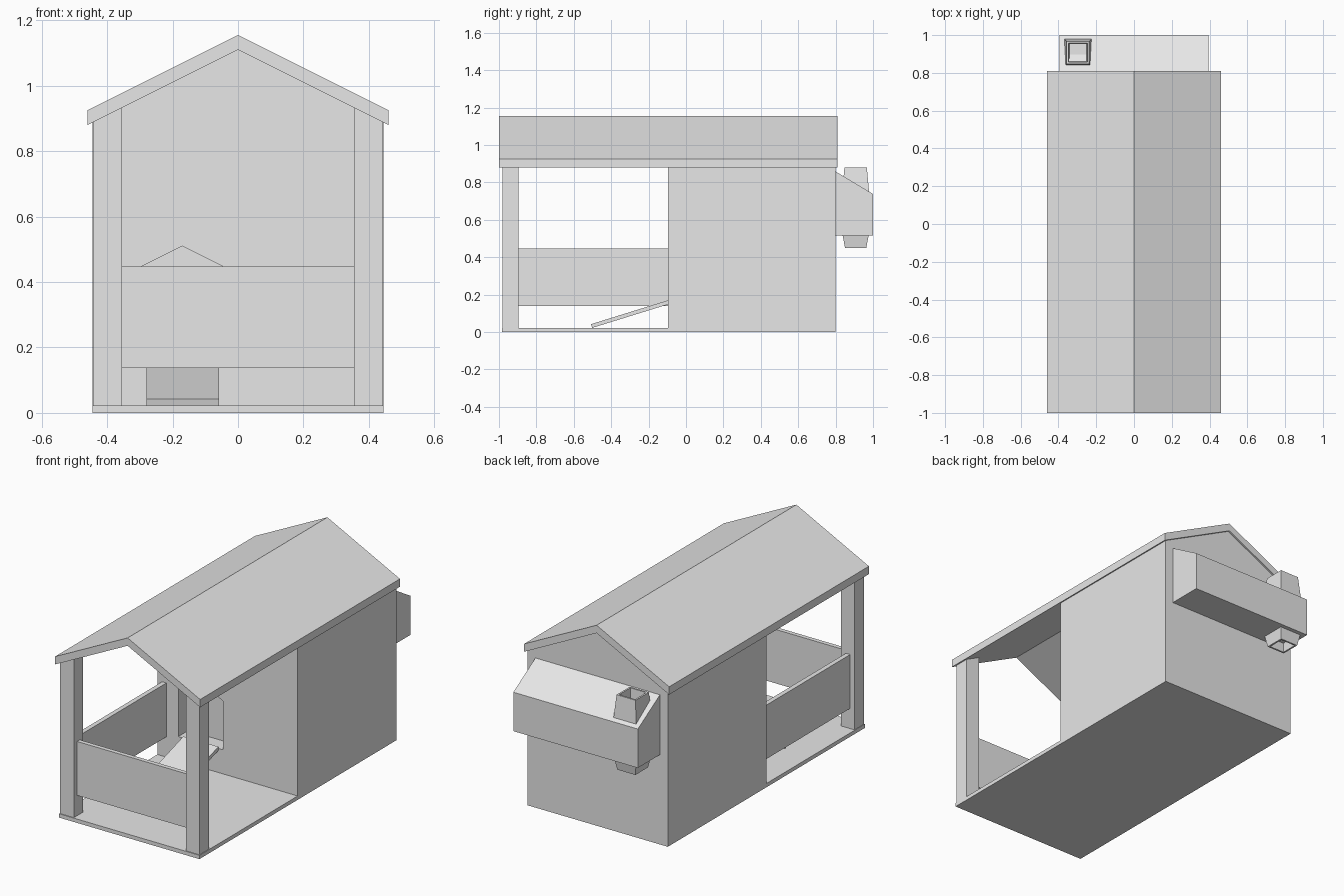
import bpy, bmesh

cube = bpy.data.objects.get("Cube")
if cube:
    bpy.data.objects.remove(cube, do_unlink=True)

# Single flat colour
GREY = (0.8, 0.8, 0.8, 1)
mat = bpy.data.materials.new("light_grey")
mat.use_nodes = True
mat.diffuse_color = GREY
mat.node_tree.nodes["Principled BSDF"].inputs["Base Color"].default_value = GREY

# Main dimensions
HALF = 0.445                 # half width of floor and house
FRONT, WALL, BACK = -0.985, -0.095, 0.8
FLOOR = 0.022
RIDGE, SLOPE = 1.11, 0.5     # underside of the roof


def under_roof(x):
    return RIDGE - SLOPE * abs(x)


def finish(name, bm):
    bmesh.ops.recalc_face_normals(bm, faces=bm.faces)
    mesh = bpy.data.meshes.new(name)
    bm.to_mesh(mesh)
    bm.free()
    mesh.materials.append(mat)
    obj = bpy.data.objects.new(name, mesh)
    bpy.context.collection.objects.link(obj)
    return obj


def prism(name, profile, start, end, axis="y"):
    """Extrude an (x, z) profile along y, or a (y, z) profile along x."""
    def place(a, b, t):
        return (a, t, b) if axis == "y" else (t, a, b)
    bm = bmesh.new()
    face = bm.faces.new([bm.verts.new(place(a, b, start)) for a, b in profile])
    new = bmesh.ops.extrude_face_region(bm, geom=[face])["geom"]
    shift = place(0, 0, end - start)
    bmesh.ops.translate(bm, vec=shift, verts=[v for v in new if isinstance(v, bmesh.types.BMVert)])
    return finish(name, bm)


def box(name, x0, x1, y0, y1, z0, z1):
    return prism(name, [(x0, z0), (x1, z0), (x1, z1), (x0, z1)], y0, y1)


def square_loft(name, cx, cy, rings):
    """Skin square rings given as (height, half width)."""
    bm = bmesh.new()
    corners = ((-1, -1), (1, -1), (1, 1), (-1, 1))
    loops = [[bm.verts.new((cx + sx * h, cy + sy * h, z)) for sx, sy in corners]
             for z, h in rings]
    for low, high in zip(loops, loops[1:]):
        for i in range(4):
            j = (i + 1) % 4
            bm.faces.new((low[i], low[j], high[j], high[i]))
    bm.faces.new(loops[0])
    bm.faces.new(loops[-1])
    return finish(name, bm)


# Porch floor
box("porch_floor", -HALF, HALF, FRONT, WALL, 0, FLOOR)

# House block with gabled top
house = prism("house", [(-HALF, 0), (HALF, 0), (HALF, under_roof(HALF)),
                        (0, RIDGE), (-HALF, under_roof(HALF))], WALL, BACK)

# Recessed doorway with pointed top
DOOR_X, DOOR_HALF, DOOR_TOP = -0.17, 0.142, 0.51
eave = DOOR_TOP - SLOPE * DOOR_HALF
left, right = DOOR_X - DOOR_HALF, DOOR_X + DOOR_HALF
cutter = prism("doorway_cutter", [(left, 0.16), (right, 0.16), (right, eave),
                                  (DOOR_X, DOOR_TOP), (left, eave)], WALL - 0.1, WALL + 0.09)
cutter.hide_render = True
cut = house.modifiers.new("doorway", "BOOLEAN")
cut.operation = "DIFFERENCE"
cut.solver = "EXACT"
cut.object = cutter
bpy.context.view_layer.objects.active = house
bpy.ops.object.modifier_apply(modifier=cut.name)
bpy.data.objects.remove(cutter, do_unlink=True)

# Gabled roof with vertical eave edges
EAVE, THICK = 0.46, 0.045
roof_line = [(-EAVE, under_roof(EAVE)), (0, RIDGE), (EAVE, under_roof(EAVE))]
prism("roof", roof_line + [(x, z + THICK) for x, z in reversed(roof_line)], -1, 0.81)

# Porch posts cut to the roof slope
POST_IN, POST_OUT = 0.355, 0.442
for side, label in ((-1, "right"), (1, "left")):
    a, b = side * POST_IN, side * POST_OUT
    prism("porch_post_" + label, [(a, FLOOR), (b, FLOOR), (b, under_roof(b)), (a, under_roof(a))],
          -0.98, -0.895)

# Porch panels, with one side left open
box("front_panel", -POST_IN, POST_IN, -0.95, -0.925, 0.138, 0.447)
box("side_panel", -0.415, -0.388, -0.895, WALL, 0.138, 0.447)

# Ramp up to the doorway
prism("ramp", [(-0.502, FLOOR), (WALL, 0.148), (WALL, 0.17), (-0.508, 0.042)],
      -0.28, -0.058, "x")

# Nest box with sloping lid
prism("nest_box", [(BACK, 0.515), (1, 0.515), (1, 0.738), (BACK, 0.858)], -0.395, 0.395, "x")

# Tapered feeder passing through the nest box, hollow at both ends
square_loft("feeder", -0.297, 0.907, [(0.5, 0.04), (0.45, 0.047), (0.45, 0.057), (0.515, 0.069),
                                      (0.7, 0.076), (0.88, 0.06), (0.88, 0.05), (0.8, 0.045)])
